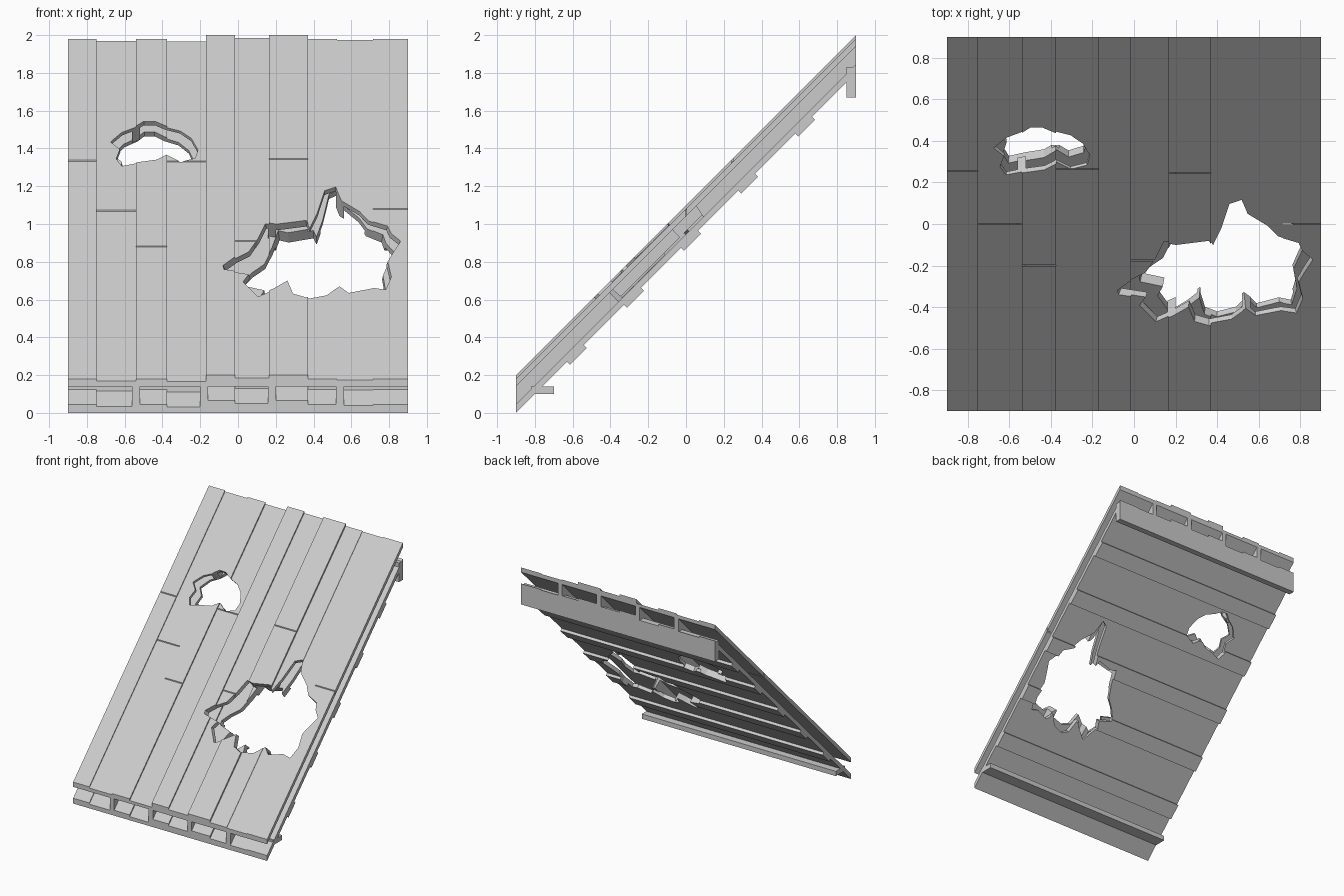
import bpy, bmesh
from math import radians
from mathutils import Matrix, Vector

cube = bpy.data.objects.get("Cube")
if cube:
    bpy.data.objects.remove(cube)

grey = bpy.data.materials.new("weathered grey")
grey.use_nodes = True
colour = (0.6, 0.6, 0.6, 1)
grey.diffuse_color = colour
grey.node_tree.nodes["Principled BSDF"].inputs["Base Color"].default_value = colour

END = 0.9
NORMAL = Vector((0, -1, 1)).normalized()
SLOPE = Vector((0, 1, 1)).normalized()


def add_object(name, bm):
    bmesh.ops.recalc_face_normals(bm, faces=bm.faces)
    mesh = bpy.data.meshes.new(name)
    bm.to_mesh(mesh)
    bm.free()
    mesh.materials.append(grey)
    obj = bpy.data.objects.new(name, mesh)
    bpy.context.collection.objects.link(obj)
    return obj


def box(name, xs, ys, zs, sheared=False, matrix=None):
    """Box from ranges; a sheared box climbs the roof with upright ends."""
    bm = bmesh.new()
    bmesh.ops.create_cube(bm, size=1)
    for v in bm.verts:
        v.co = [r[0] if c < 0 else r[1] for c, r in zip(v.co, (xs, ys, zs))]
        if sheared:
            v.co.z += v.co.y
    if matrix:
        bm.transform(matrix)
    return add_object(name, bm)


def hole_cutter(name, outline, depths, scales, shift=0.0):
    """Prism square to the roof, through an outline seen from the front."""
    points = [Vector((x, z - 1.08, z)) for x, z in outline]
    centre = sum(points, Vector()) / len(points)
    bm = bmesh.new()
    rings = []
    for depth, (across, along) in zip(depths, scales):
        ring = []
        for p in points:
            d = p - centre
            co = centre + Vector((d.x * across + shift, 0, 0))
            co += SLOPE * d.dot(SLOPE) * along + NORMAL * depth
            ring.append(bm.verts.new(co))
        rings.append(ring)
    a, b = rings
    bm.faces.new(a)
    bm.faces.new(b)
    for i in range(len(a)):
        bm.faces.new((a[i - 1], a[i], b[i], b[i - 1]))
    obj = add_object(name, bm)
    obj.hide_render = True
    return obj


def cut(objects, cutters):
    for obj in objects:
        for cutter in cutters:
            mod = obj.modifiers.new("hole", "BOOLEAN")
            mod.operation = "DIFFERENCE"
            mod.solver = "EXACT"
            mod.object = cutter
    bpy.context.view_layer.update()
    graph = bpy.context.evaluated_depsgraph_get()
    for obj in objects:
        mesh = bpy.data.meshes.new_from_object(obj.evaluated_get(graph))
        obj.modifiers.clear()
        obj.data = mesh


# Plank edges, top heights and the place where each plank is jointed
edges = [-.9, -.75, -.54, -.375, -.17, -.015, .165, .37, .525, .715, .9]
heights = [1.08, 1.07, 1.08, 1.065, 1.1, 1.085, 1.1, 1.08, 1.075, 1.08]
joints = [.255, 0, -.2, .265, None, -.175, .245, None, None, 0]

upper, lower = [], []
for left, right, high, joint in zip(edges, edges[1:], heights, joints):
    spans = [(-END, END)]
    if joint is not None:
        spans = [(-END, joint - .003), (joint + .003, END)]
    for span in spans:
        upper.append(box("top_plank", (left, right), span, (1.04, high), True))
    lower.append(box("lower_plank", (left, right), (-END, END),
                     (.9, high - .135), True))

# Joists between the two plank layers
for x in (-.54, -.18, .18, .54):
    upper.append(box("joist", (x - .02, x + .02), (-END, END), (.93, 1.045), True))

# Battens across the underside
for i in range(5):
    y = -.585 + i * .302
    place = Matrix.Translation((0, y, y + .9)) @ Matrix.Rotation(radians(45), 4, "X")
    lower.append(box("batten", (-END, END), (-.063, .063), (-.022, .01), matrix=place))

# Broken holes
large = [(-.085, .77), (-.03, .81), (.05, .85), (.1, .92), (.14, 1), (.2, .99),
         (.36, 1.01), (.38, .98), (.42, 1.06), (.46, 1.18), (.52, 1.2), (.55, 1.13),
         (.65, 1.07), (.7, 1.02), (.8, .99), (.82, .95), (.87, .91), (.83, .85),
         (.8, .8), (.82, .72), (.79, .65), (.72, .66), (.59, .635), (.54, .67),
         (.47, .62), (.36, .6), (.29, .62), (.26, .69), (.19, .65), (.1, .61),
         (.02, .69), (.05, .73), (-.08, .75)]
small = [(-.68, 1.44), (-.62, 1.49), (-.54, 1.52), (-.5, 1.545), (-.44, 1.545),
         (-.38, 1.52), (-.3, 1.5), (-.24, 1.46), (-.205, 1.4), (-.22, 1.355),
         (-.3, 1.335), (-.37, 1.37), (-.43, 1.34), (-.54, 1.325), (-.62, 1.31),
         (-.65, 1.35), (-.63, 1.4)]
top_cutters = [hole_cutter("top_hole_cutter", o, (.03, -.12), ((1, 1), (.9, .95)))
               for o in (large, small)]
low_cutters = [
    hole_cutter("low_hole_cutter", large, (-.06, -.2), ((.85, 1.15), (.8, 1.1)), .03),
    hole_cutter("low_hole_cutter", small, (-.06, -.2), ((.92, 1.1), (.88, 1.05)))]
cut(upper, top_cutters)
cut(lower, low_cutters)
for cutter in top_cutters + low_cutters:
    bpy.data.objects.remove(cutter)

# Beam under the ridge and rail at the eave
box("ridge_beam", (-END, END), (.85, END), (1.67, 1.83))
box("eave_rail", (-END, END), (-.82, -.7), (.1, .14))
